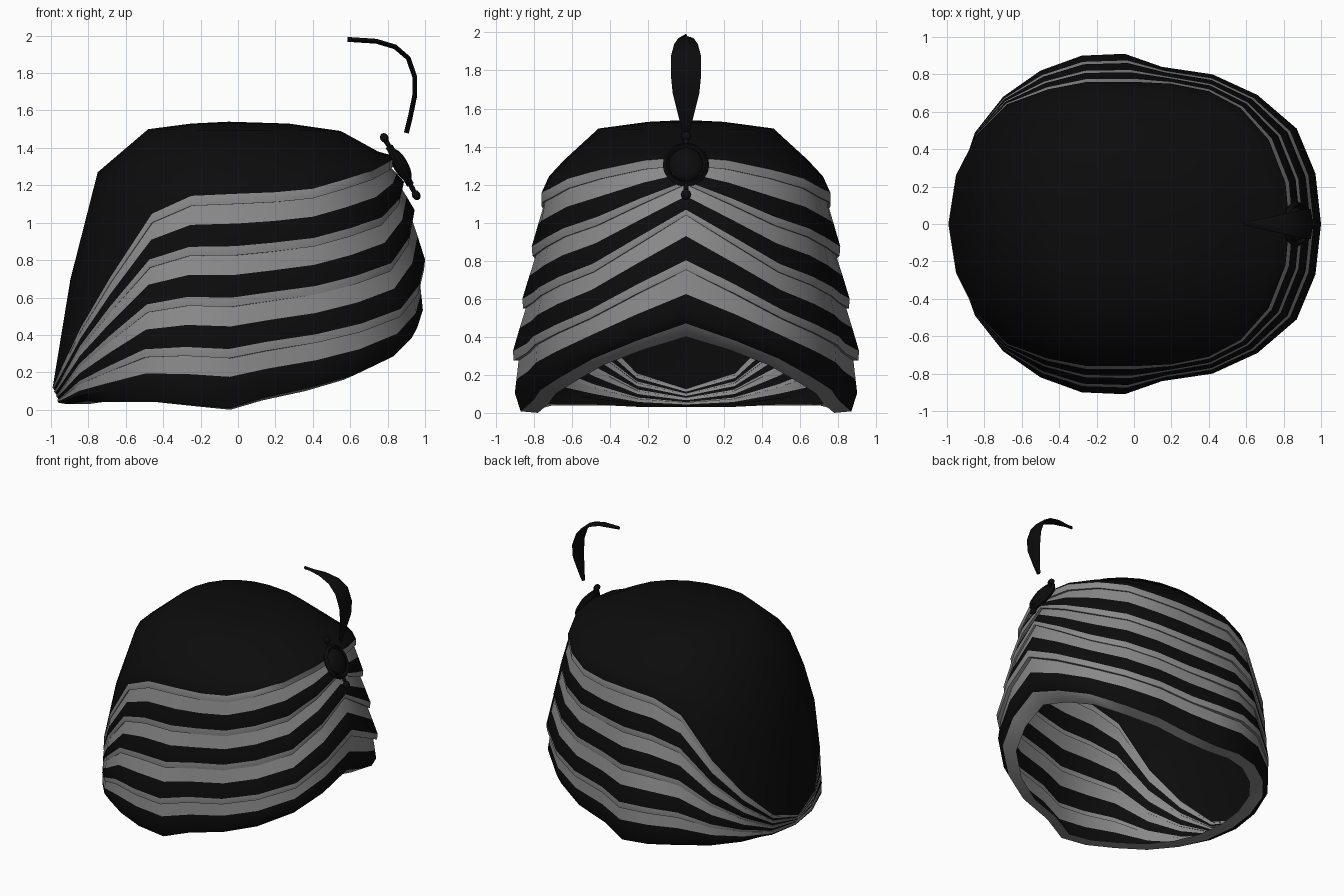
import bpy, bmesh, math
from mathutils import Vector, Matrix

if "Cube" in bpy.data.objects:
    bpy.data.objects.remove(bpy.data.objects["Cube"])


def material(name, rgb):
    m = bpy.data.materials.new(name)
    m.diffuse_color = (*rgb, 1)
    m.use_nodes = True
    m.node_tree.nodes["Principled BSDF"].inputs["Base Color"].default_value = m.diffuse_color
    return m


BLACK = material("black cloth", (0.0035, 0.0035, 0.0035))
GRAY = material("gray cloth", (0.25, 0.25, 0.25))

# Half outline, back to front: base x, base y, upper-fold x, upper-fold y, hem z, upper-fold z
STATIONS = [
    (-.96, 0, -.99, 0, .03, .12), (-.93, .25, -.95, .26, .03, .20),
    (-.85, .49, -.84, .48, .04, .42), (-.70, .68, -.68, .64, .04, .68),
    (-.50, .82, -.46, .72, .04, 1.0), (-.28, .90, -.25, .76, .02, 1.09),
    (-.05, .91, 0, .76, 0, 1.10), (.15, .84, .20, .75, .05, 1.11),
    (.42, .80, .40, .71, .10, 1.13), (.66, .69, .57, .62, .16, 1.18),
    (.87, .51, .72, .45, .25, 1.23), (.97, .27, .81, .22, .33, 1.28),
    (1.0, 0, .83, 0, .40, 1.30)]
N = 12
EVEN = (0, .25, .5, .75, 1)
FRONT = (0, .39, .71, .89, 1)
BOTTOM = (.03, 0, .33, .66, 1)      # how far in each fold starts
TOP = (.2, .45, .8, 1.1)            # how far in each fold ends


def finish(name, bm, mats, angle=40):
    bmesh.ops.recalc_face_normals(bm, faces=bm.faces[:])
    me = bpy.data.meshes.new(name)
    bm.to_mesh(me)
    bm.free()
    for m in mats:
        me.materials.append(m)
    ob = bpy.data.objects.new(name, me)
    bpy.context.collection.objects.link(ob)
    bpy.ops.object.select_all(action='DESELECT')
    ob.select_set(True)
    bpy.context.view_layer.objects.active = ob
    bpy.ops.object.shade_smooth_by_angle(angle=math.radians(angle))
    return ob


def loft(name, rings, colours, apex=None):
    """Skin mirrored half rings; colours gives one index per strip."""
    bm = bmesh.new()
    loops = []
    for half in rings:
        full = half + [(x, -y, z) for x, y, z in half[-2:0:-1]]
        loops.append([bm.verts.new(p) for p in full])
    for a, b, c in zip(loops, loops[1:], colours):
        for j in range(len(a)):
            k = (j + 1) % len(a)
            bm.faces.new((a[j], a[k], b[k], b[j])).material_index = c
    if apex:
        tip, a = bm.verts.new(apex), loops[-1]
        for j in range(len(a)):
            bm.faces.new((a[j], a[(j + 1) % len(a)], tip))
    return finish(name, bm, [BLACK, GRAY])


def fold_ring(p, t, r=1.0):
    """Half ring in fold p at height fraction t, scaled outward by r."""
    out = []
    for i, (bx, by, ux, uy, z0, z4) in enumerate(STATIONS):
        w = {N: 1, N - 1: .4}.get(i, 0)
        frac = [e + (f - e) * w for e, f in zip(EVEN, FRONT)]
        tt = t(i) if callable(t) else t
        z = z0 + (z4 - z0) * (frac[p] + (frac[p + 1] - frac[p]) * tt)
        s = max(0, (tt - .2) / .8)
        f = BOTTOM[p] + (TOP[p] - BOTTOM[p]) * s
        out.append(((bx + (ux - bx) * f) * r, (by + (uy - by) * f) * r, z))
    return out


# Wrapped folds: gray edge, black middle, gray upper part
for p in range(4):
    if p == 0:
        hem = lambda i: .03 + .17 * max(0, (i - 6) / 6)
        rings = [fold_ring(0, 0, .86), fold_ring(0, hem, .96),
                 fold_ring(0, .38), fold_ring(0, .64), fold_ring(0, 1)]
        cols = [1, 0, 0, 1]
    else:
        rings = [fold_ring(p - 1, 1), fold_ring(p, 0, .995), fold_ring(p, .18),
                 fold_ring(p, .62), fold_ring(p, 1)]
        cols = [1, 1, 0, 1]
    loft(f"wrapped_fold_{p + 1}", rings, cols)


# Crown dome above the folds
def crown_ring(xb, xf, y, zb, zs, zf):
    out = []
    for i in range(N + 1):
        th = math.pi * (1 - i / N)
        c, s = math.cos(th), math.sin(th)
        if i in (0, N):
            s = 0
        cc = math.copysign(abs(c) ** .92, c)
        ss = abs(s) ** .92
        end, ze = (xf, zf) if c > 0 else (xb, zb)
        out.append((-.05 + abs(end + .05) * cc, y * ss, zs + (ze - zs) * c * c))
    return out


edge = [(s[2], s[3], s[5]) for s in STATIONS]
edge_up = [(s[2], s[3], s[5] + .05 * (s[5] - s[4])) for s in STATIONS]
shoulder = crown_ring(-.75, .75, .64, 1.27, 1.33, 1.38)
middle = [((a[0] + b[0]) * .515, (a[1] + b[1]) * .515, (a[2] + b[2]) / 2)
          for a, b in zip(edge_up, shoulder)]
loft("crown", [fold_ring(3, 1), edge, edge_up, middle, shoulder,
               crown_ring(-.48, .55, .46, 1.5, 1.495, 1.49),
               crown_ring(-.25, .27, .2, 1.53, 1.53, 1.53)],
     [1, 1, 0, 0, 0, 0], apex=(-.05, 0, 1.54))

# Brooch: domed oval stone, rim and beads, tilted to lie on the front
tilt = Matrix.Translation((.865, 0, 1.305)) @ Matrix.Rotation(math.radians(61), 4, 'Y')


def blob(name, centre, size, seg=16):
    bm = bmesh.new()
    m = tilt @ Matrix.Translation(centre) @ Matrix.Diagonal((*size, 1))
    bmesh.ops.create_uvsphere(bm, u_segments=seg, v_segments=8, radius=1, matrix=m)
    finish(name, bm, [BLACK])


blob("brooch_stone", (0, 0, .005), (.10, .09, .04))
blob("brooch_bead_top", (-.17, 0, 0), (.028, .028, .022), 10)
blob("brooch_bead_bottom", (.18, 0, 0), (.03, .028, .022), 10)
blob("brooch_link_top", (-.14, 0, 0), (.03, .014, .014), 8)
blob("brooch_link_bottom", (.14, 0, 0), (.03, .014, .014), 8)

bm = bmesh.new()
rows = []
for i in range(20):
    a = math.tau * i / 20
    rows.append([bm.verts.new(tilt @ Vector((math.cos(a) * (.115 + d), math.sin(a) * (.105 + d), h)))
                 for d, h in ((.017, 0), (0, .02), (-.017, 0), (0, -.02))])
for i in range(20):
    a, b = rows[i], rows[(i + 1) % 20]
    for j in range(4):
        k = (j + 1) % 4
        bm.faces.new((a[j], a[k], b[k], b[j]))
finish("brooch_rim", bm, [BLACK])

# Curled feather: x, z, half width along the quill
QUILL = [(.90, 1.48, .018), (.92, 1.56, .04), (.945, 1.68, .07), (.945, 1.78, .08),
         (.91, 1.88, .078), (.84, 1.94, .062), (.74, 1.97, .04), (.585, 1.98, .008)]
bm = bmesh.new()
rows = []
for i, (x, z, w) in enumerate(QUILL):
    a, b = QUILL[max(i - 1, 0)], QUILL[min(i + 1, len(QUILL) - 1)]
    d = Vector((b[0] - a[0], 0, b[1] - a[1])).normalized()
    n = Vector((d.z, 0, -d.x)) * .013
    c = Vector((x, 0, z))
    side = Vector((0, w, 0))
    rows.append([bm.verts.new(v) for v in (c + n, c + side, c - n, c - side)])
for a, b in zip(rows, rows[1:]):
    for j in range(4):
        k = (j + 1) % 4
        bm.faces.new((a[j], a[k], b[k], b[j]))
bm.faces.new(rows[0])
bm.faces.new(rows[-1])
finish("feather", bm, [BLACK])
